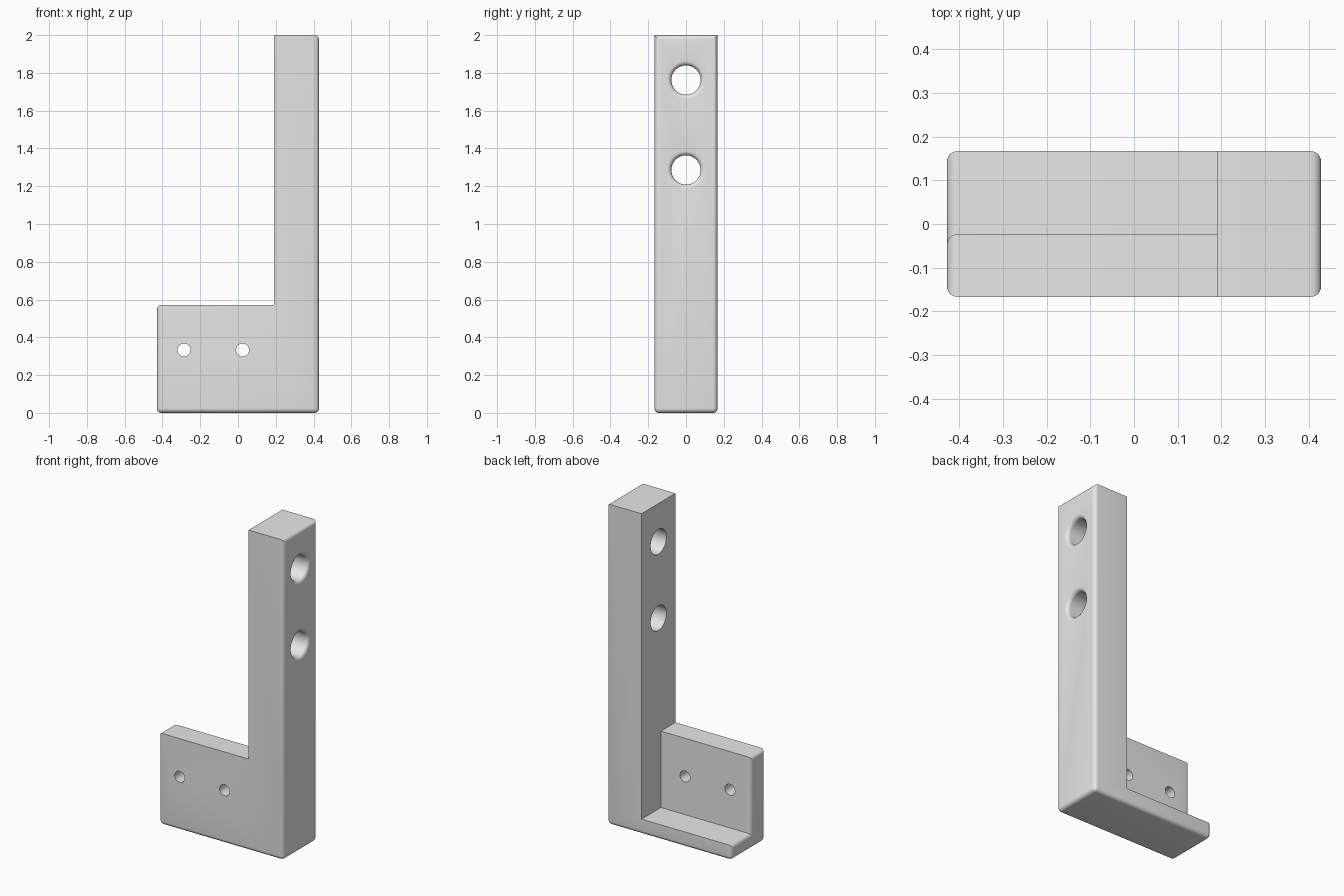
import bpy, bmesh, math
from mathutils import Matrix, Vector

cube = bpy.data.objects.get("Cube")
if cube:
    bpy.data.objects.remove(cube, do_unlink=True)

# Main dimensions
HX, HY, TOP = 0.4286, 0.1667, 2.0
POST_X = 0.19        # inner face of the post
PLATE_Y = -0.0238    # rear face of the plate
PLATE_Z = 0.5714     # top of the plate
FLOOR_Z = 0.095      # top of the floor
FILLET = 0.0238

grey = bpy.data.materials.new("plain grey")
grey.use_nodes = True
colour = (0.8, 0.8, 0.8, 1)
grey.diffuse_color = colour
grey.node_tree.nodes["Principled BSDF"].inputs["Base Color"].default_value = colour


def add_object(name, bm):
    bmesh.ops.recalc_face_normals(bm, faces=bm.faces)
    mesh = bpy.data.meshes.new(name)
    bm.to_mesh(mesh)
    bm.free()
    mesh.materials.append(grey)
    obj = bpy.data.objects.new(name, mesh)
    bpy.context.collection.objects.link(obj)
    return obj


def box(name, lo, hi):
    lo, hi = Vector(lo), Vector(hi)
    bm = bmesh.new()
    bmesh.ops.create_cube(bm, size=1, matrix=Matrix.Translation((lo + hi) / 2)
                          @ Matrix.Diagonal((hi - lo).to_4d()))
    return add_object(name, bm)


def turned(name, profile, matrix, sides=48):
    """Closed round cutter from (radius, height) pairs."""
    bm = bmesh.new()
    rings = []
    for r, h in profile:
        rings.append([bm.verts.new(matrix @ Vector((r * math.cos(a), r * math.sin(a), h)))
                      for a in (math.tau * i / sides for i in range(sides))])
    for a, b in zip(rings, rings[1:]):
        for i in range(sides):
            j = (i + 1) % sides
            bm.faces.new((a[i], a[j], b[j], b[i]))
    bm.faces.new(rings[0])
    bm.faces.new(rings[-1])
    return add_object(name, bm)


def cut(target, cutter):
    mod = target.modifiers.new("cut", 'BOOLEAN')
    mod.operation = 'DIFFERENCE'
    mod.solver = 'EXACT'
    mod.object = cutter
    bpy.context.view_layer.objects.active = target
    bpy.ops.object.modifier_apply(modifier=mod.name)
    bpy.data.objects.remove(cutter, do_unlink=True)


# Bracket block with the space above the plate and behind it removed
bracket = box("bracket", (-HX, -HY, 0), (HX, HY, TOP))
cut(bracket, box("upper_notch", (-1, -1, PLATE_Z), (POST_X, 1, 3)))
cut(bracket, box("rear_notch", (-1, PLATE_Y, FLOOR_Z), (POST_X, 1, 1)))

# Round every edge bordering the two ends and the underside
bm = bmesh.new()
bm.from_mesh(bracket.data)
bmesh.ops.remove_doubles(bm, verts=bm.verts, dist=0.0001)
bmesh.ops.dissolve_limit(bm, angle_limit=0.01, verts=bm.verts, edges=bm.edges)


def on_rounded_face(edge):
    a, b = (v.co for v in edge.verts)
    return any(all(abs(p[axis] - level) < 0.001 for p in (a, b))
               for axis, level in ((0, -HX), (0, HX), (2, 0)))


bmesh.ops.bevel(bm, geom=[e for e in bm.edges if on_rounded_face(e)], offset=FILLET,
                offset_type='OFFSET', segments=6, profile=0.5, affect='EDGES')
bm.to_mesh(bracket.data)
bm.free()

# Large post holes, with a rounded mouth on the outer side
R = 0.0774
mouth = [(R + FILLET * (1 - math.cos(t)), HX - FILLET + FILLET * math.sin(t))
         for t in (math.pi / 2 * i / 6 for i in range(7))]
profile = [(R, 0)] + mouth + [(R + FILLET, 0.6)]
for z in (1.762, 1.286):
    along_x = Matrix.Translation((0, 0, z)) @ Matrix.Rotation(math.pi / 2, 4, 'Y')
    cut(bracket, turned("post_hole", profile, along_x))

# Small plate holes
for x in (-0.286, 0.024):
    along_y = Matrix.Translation((x, 0, 0.333)) @ Matrix.Rotation(math.pi / 2, 4, 'X')
    cut(bracket, turned("plate_hole", [(0.0345, -0.1), (0.0345, 0.4)], along_y, 32))

# Smooth the fillets and bores, keep the real edges sharp
bpy.ops.object.select_all(action='DESELECT')
bracket.select_set(True)
bpy.context.view_layer.objects.active = bracket
bpy.ops.object.shade_smooth_by_angle(angle=math.radians(30))
